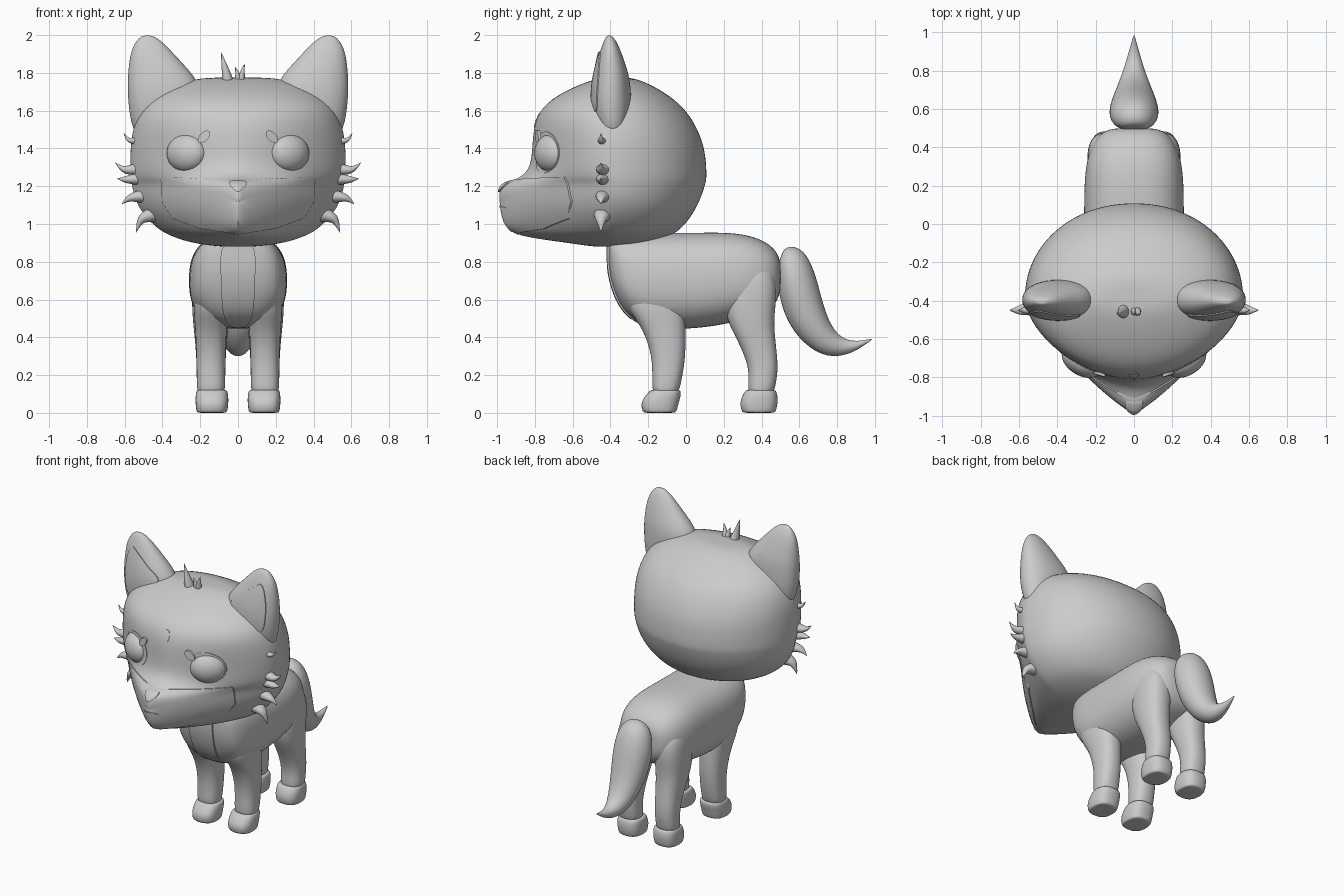
import bpy, bmesh, math
from mathutils import Vector

if "Cube" in bpy.data.objects:
    bpy.data.objects.remove(bpy.data.objects["Cube"])

def loft(name, rings, levels=2):
    """Skin closed rings of equal point count, cap both ends, smooth."""
    bm = bmesh.new()
    rows = [[bm.verts.new(p) for p in r] for r in rings]
    n = len(rows[0])
    for a, b in zip(rows, rows[1:]):
        for i in range(n):
            bm.faces.new((a[i], a[(i + 1) % n], b[(i + 1) % n], b[i]))
    for row in (rows[0], rows[-1]):
        mid = bm.verts.new(sum((v.co for v in row), Vector()) / n)
        for i in range(n):
            bm.faces.new((row[i], row[(i + 1) % n], mid))
    bmesh.ops.recalc_face_normals(bm, faces=bm.faces)
    for f in bm.faces:
        f.smooth = True
    me = bpy.data.meshes.new(name)
    bm.to_mesh(me)
    bm.free()
    ob = bpy.data.objects.new(name, me)
    bpy.context.collection.objects.link(ob)
    if levels:
        m = ob.modifiers.new("smooth", 'SUBSURF')
        m.levels = m.render_levels = levels
    return ob

def spow(v, e):
    return math.copysign(abs(v) ** e, v)

def oval(c, u, v, n=16, p=2.0):
    """Superellipse around c with half axes u and v."""
    c, u, v = Vector(c), Vector(u), Vector(v)
    return [c + u * spow(math.cos(t), 2 / p) + v * spow(math.sin(t), 2 / p)
            for t in (2 * math.pi * i / n for i in range(n))]

def spike(name, pts, r):
    """Tapered tuft in the xz plane along (x, y, z) points."""
    pts = [Vector(p) for p in pts]
    rings = []
    for i, p in enumerate(pts):
        d = (pts[min(i + 1, len(pts) - 1)] - pts[max(i - 1, 0)]).normalized()
        k = r * (1 - i / (len(pts) - 1)) + 0.001
        rings.append(oval(p, d.cross(Vector((0, 1, 0))) * k, (0, k * 1.2, 0), 8))
    return loft(name, rings, 2)

def patch(name, target, outline, offset=0.01, rounded=True):
    """Thin raised panel: an xz outline projected along +y onto the target."""
    bpy.context.view_layer.update()
    ev = target.evaluated_get(bpy.context.evaluated_depsgraph_get())
    n, pts = len(outline), []
    o = [Vector(p) for p in outline]
    for i in range(n):
        a, b, c, d = o[i - 1], o[i], o[(i + 1) % n], o[(i + 2) % n]
        for t in (k / 8 for k in range(8)):
            if rounded:
                pts.append(0.5 * (2 * b + (c - a) * t + (2 * a - 5 * b + 4 * c - d) * t * t
                                  + (3 * b - a - 3 * c + d) * t ** 3))
            else:
                pts.append(b.lerp(c, t))
    mid = sum(pts, Vector((0, 0))) / len(pts)
    rings = []
    for s, push in ((1, 0.02), (1, -offset), (.9, -offset), (.75, -offset),
                    (.6, -offset), (.45, -offset), (.3, -offset), (.15, -offset), (.02, -offset)):
        ring = []
        for p in pts:
            q = mid + (p - mid) * s
            hit, loc, *_ = ev.ray_cast(Vector((q.x, -3, q.y)), Vector((0, 1, 0)))
            if not hit:
                loc = ev.closest_point_on_mesh(Vector((q.x, -0.8, q.y)))[1]
            ring.append((q.x, loc.y + push, q.y))
        rings.append(ring)
    ob = loft(name, rings, 0)
    bpy.ops.object.select_all(action='DESELECT')
    ob.select_set(True)
    bpy.context.view_layer.objects.active = ob
    bpy.ops.object.shade_smooth_by_angle()
    return ob

def disc(x, z, rx, rz, tilt=0, n=8):
    c, s = math.cos(tilt), math.sin(tilt)
    return [(x + rx * math.cos(t) * c - rz * math.sin(t) * s,
             z + rx * math.cos(t) * s + rz * math.sin(t) * c)
            for t in (2 * math.pi * i / n for i in range(n))]

# Head: z, back y, front y, half width, front roundness
head_rows = [
    (.88, -.30, -.50, .10, 2), (.90, -.19, -.62, .25, 1.7), (.93, -.10, -.86, .34, 1.3),
    (.965, -.03, -.95, .42, 1.2), (1.06, .045, -.98, .515, 1.2), (1.15, .085, -.985, .555, 1.2),
    (1.215, .105, -.98, .565, 1.2), (1.24, .11, -.88, .57, 1.45), (1.30, .11, -.825, .572, 1.65),
    (1.40, .10, -.815, .572, 1.7), (1.50, .065, -.81, .56, 1.8), (1.60, .005, -.78, .525, 2),
    (1.68, -.085, -.69, .45, 2), (1.74, -.19, -.56, .33, 2), (1.775, -.28, -.46, .20, 2)]
rings = []
for z, back, front, hw, p in head_rows:
    ring = []
    for i in range(40):
        t = 2 * math.pi * i / 40
        e, far = (2 / p, -.39 - front) if math.sin(t) < 0 else (.97, back + .39)
        ring.append((hw * spow(math.cos(t), e), -.39 + far * spow(math.sin(t), e), z))
    rings.append(ring)
head = loft("head", rings)

# Face panels
patch("muzzle_panel", head, [(-.41, 1.25), (-.2, 1.243), (0, 1.235), (.2, 1.243), (.41, 1.25), (.405, 1.12),
                             (.35, 1.03), (.2, .975), (0, .945), (-.2, .975), (-.35, 1.03), (-.405, 1.12)],
      .008, False)
patch("nose", head, [(-.045, 1.225), (0, 1.23), (.045, 1.225), (.035, 1.195), (0, 1.17), (-.035, 1.195)], .018)
patch("mouth", head, [(-.055, 1.085), (0, 1.098), (.055, 1.085), (0, 1.09)], .012)
patch("forehead_mark", head, disc(0, 1.55, .026, .04), .004)

for s, side in ((1, "left"), (-1, "right")):
    # Eyes and brows
    patch("eye_rim_" + side, head, disc(s * .265, 1.38, .118, .11), .004)
    bpy.ops.mesh.primitive_uv_sphere_add(segments=32, ring_count=20, radius=1, location=(s * .272, -.715, 1.375),
                                         rotation=(0, 0, s * math.radians(32)))
    eye = bpy.context.object
    eye.name = "eye_" + side
    eye.scale = (.115, .075, .1)
    bpy.ops.object.shade_smooth()
    patch("brow_" + side, head, disc(s * .18, 1.462, .04, .023, -s * .8), .015)

    # Ears: z, inner x, outer x, front y, back y
    ear = loft("ear_" + side, [
        oval((s * (a + b) / 2, (f + k) / 2, z), (s * (b - a) / 2, 0, 0), (0, (k - f) / 2, 0), 16, 2.2)
        for z, a, b, f, k in ((1.46, .30, .55, -.45, -.32), (1.58, .24, .578, -.495, -.29),
                              (1.68, .19, .588, -.505, -.288), (1.77, .215, .588, -.495, -.295),
                              (1.85, .29, .58, -.475, -.32), (1.92, .355, .567, -.455, -.345),
                              (1.97, .405, .54, -.435, -.37), (1.997, .45, .51, -.42, -.39))])
    patch("inner_ear_" + side, ear, [(s * x, z) for x, z in (
        (.50, 1.91), (.47, 1.905), (.36, 1.82), (.28, 1.745), (.36, 1.67), (.48, 1.60), (.525, 1.62),
        (.54, 1.75), (.525, 1.86))], .006)

    # Cheek tufts: base z, bend x and z, tip x and z, thickness
    for i, (z, bx, bz, tx, tz, r) in enumerate((
            (1.44, .575, 1.44, .605, 1.48, .03), (1.29, .60, 1.285, .65, 1.325, .042),
            (1.24, .59, 1.235, .64, 1.24, .042), (1.15, .57, 1.14, .615, 1.105, .045),
            (1.06, .51, 1.03, .54, .955, .055))):
        spike(f"cheek_tuft_{side}_{i}", [(s * (bx - .09), -.43, z), (s * (bx - .04), -.44, (z + bz) / 2),
                                         (s * bx, -.45, bz), (s * (bx + tx) / 2, -.45, bz * .6 + tz * .4),
                                         (s * tx, -.45, tz)], r)

    # Legs: z, centre y, half depth, half width
    legs = {"front_leg": [(.66, -.17, .15, .09), (.55, -.16, .155, .095), (.45, -.115, .115, .085),
                          (.3, -.09, .09, .078), (.18, -.10, .08, .077), (.09, -.11, .07, .076)],
            "back_leg": [(.78, .34, .12, .09), (.65, .345, .145, .105), (.5, .335, .13, .1),
                         (.38, .375, .1, .085), (.25, .41, .08, .077), (.17, .405, .075, .076), (.09, .395, .07, .075)]}
    for name, rows in legs.items():
        loft(f"{name}_{side}", [oval((s * .143, y, z), (w, 0, 0), (0, d, 0), 16, 2.4) for z, y, d, w in rows])
    for name, y0 in (("front_paw", -.14), ("back_paw", .385)):
        k = .03 if y0 < 0 else .01
        loft(f"{name}_{side}", [oval((s * .138, y0 + dy, z), (w, 0, 0), (0, d, 0), 16, 2.6) for z, dy, d, w in (
            (0, 0, .08, .075), (.006, 0, .092, .083), (.05, 0, .102, .089), (.09, k * .6, .096, .088),
            (.115, k, .084, .084), (.122, k, .075, .076))])

# Torso: y, bottom z, top z, half width
torso = loft("torso", [oval((0, y, (a + b) / 2), (w, 0, 0), (0, 0, (b - a) / 2), 24, 2.5) for y, a, b, w in (
    (-.41, .76, .92, .11), (-.39, .66, .94, .18), (-.34, .54, .95, .23), (-.25, .46, .955, .255),
    (-.1, .44, .955, .262), (.05, .445, .955, .262), (.2, .465, .958, .262), (.33, .5, .945, .25),
    (.43, .53, .905, .215), (.485, .59, .85, .16), (.5, .65, .8, .1))])
patch("chest_panel", torso, [(-.09, .84), (-.06, .885), (.06, .885), (.09, .84), (.09, .7), (.08, .54), (.05, .465),
                             (0, .45), (-.05, .465), (-.08, .54), (-.09, .7)], .01)

# Tail: upper y and z, lower y and z, half width
loft("tail", [oval((0, (a + c) / 2, (b + d) / 2), (w, 0, 0), (0, (a - c) / 2, (b - d) / 2), 16)
              for a, b, c, d, w in (
    (.52, .875, .485, .78, .07), (.575, .888, .485, .66, .115), (.64, .85, .51, .54, .135),
    (.69, .73, .56, .44, .125), (.72, .6, .62, .37, .108), (.76, .475, .70, .312, .085),
    (.82, .395, .79, .292, .055), (.9, .378, .885, .318, .03), (.955, .388, .95, .362, .012),
    (.985, .392, .983, .386, .003))])

# Forelock spikes
for i, (x, bx, tx, tz, r) in enumerate(((-.05, -.06, -.09, 1.91, .04), (0, 0, -.015, 1.83, .022),
                                        (.015, .02, .035, 1.85, .025))):
    spike(f"forelock_{i}", [(x, -.45, 1.73), (bx, -.46, 1.79), ((bx + tx) / 2, -.465, (1.79 + tz) / 2),
                            (tx, -.465, tz)], r)
